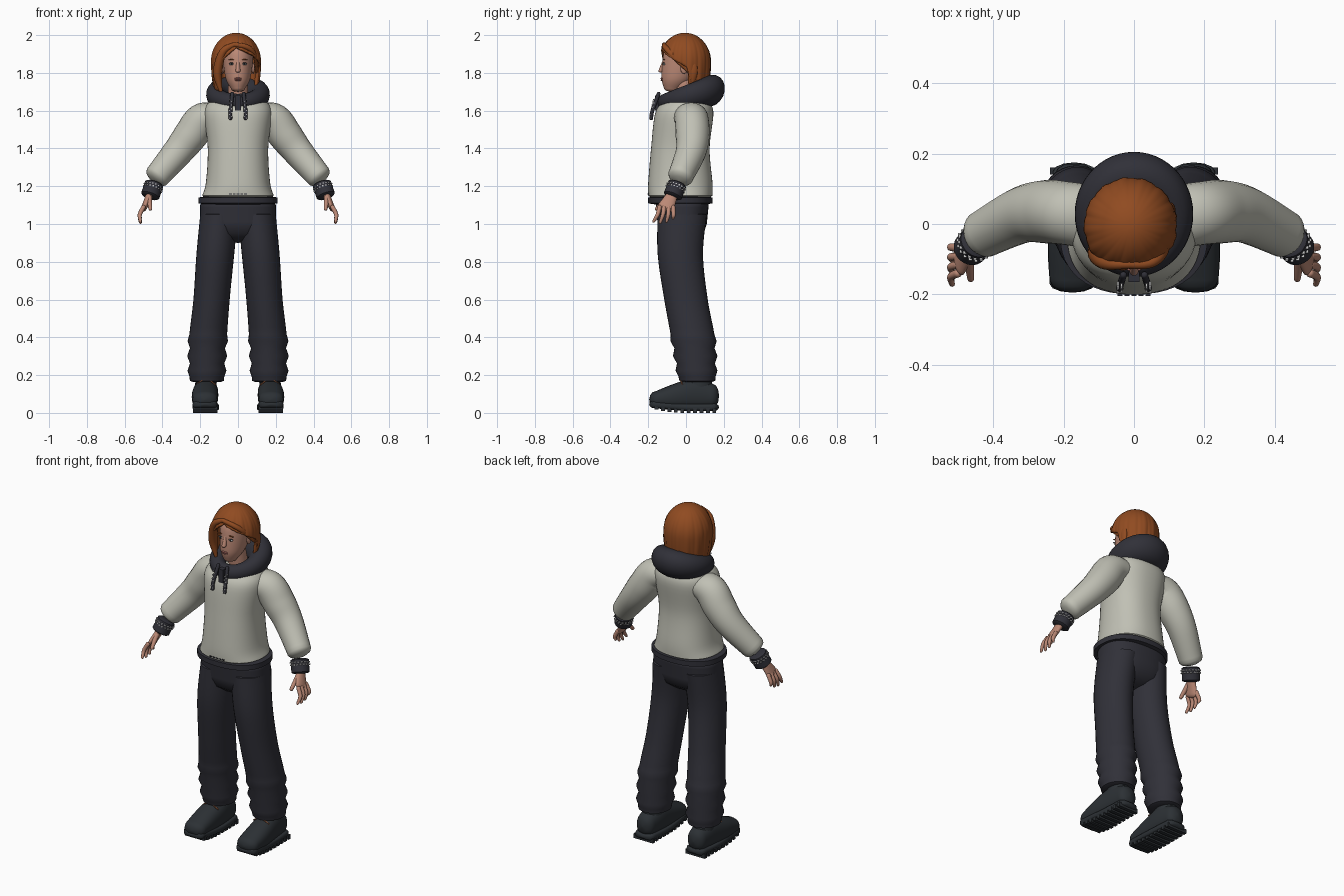
import bpy, bmesh, math
from mathutils import Vector

cube = bpy.data.objects.get("Cube")
if cube:
    bpy.data.objects.remove(cube, do_unlink=True)


def material(name, *rgb):
    made = bpy.data.materials.new(name)
    made.use_nodes = True
    made.diffuse_color = (*rgb, 1)
    for node in made.node_tree.nodes:
        if node.type == 'BSDF_PRINCIPLED':
            node.inputs["Base Color"].default_value = (*rgb, 1)
    return made


cream = material("cream cloth", .53, .53, .46)
navy = material("dark navy cloth", .03, .03, .04)
black = material("shoe black", .025, .03, .035)
copper = material("copper hair", .28, .07, .015)
skin = material("skin", .5, .25, .18)
lip_red = material("lips", .36, .13, .11)
white = material("off white", .6, .6, .6)
brown = material("lace brown", .2, .07, .03)


def finish(name, bm, colour):
    bmesh.ops.recalc_face_normals(bm, faces=bm.faces)
    mesh = bpy.data.meshes.new(name)
    bm.to_mesh(mesh)
    bm.free()
    mesh.materials.append(colour)
    for face in mesh.polygons:
        face.use_smooth = True
    mesh.set_sharp_from_angle(angle=math.radians(50))
    made = bpy.data.objects.new(name, mesh)
    bpy.context.collection.objects.link(made)
    return made


def bridge(bm, first, second):
    for i in range(len(first)):
        bm.faces.new((first[i - 1], first[i], second[i], second[i - 1]))


def spline(points, steps):
    """Smooth curve through (x, y, z, radius, other radius)."""
    rows = []
    last = len(points) - 1
    for i in range(last):
        before, start, end, after = (points[min(max(i + k, 0), last)] for k in (-1, 0, 1, 2))
        for k in range(steps):
            t = k / steps
            rows.append([b + (c - a + t * (2*a - 5*b + 4*c - d + t * (3*(b - c) + d - a))) * t / 2
                         for a, b, c, d in zip(before, start, end, after)])
    return rows + [list(points[last])]


def tube(name, points, colour, axis=None, side=1, sides=24, bulge=.01, power=2, fold=None):
    """Loft of rings along a path with domed ends; a fixed axis keeps rings parallel."""
    points = [(p[0] * side, *p[1:], *p[3:4])[:5] if len(p) == 4 else (p[0] * side, *p[1:]) for p in points]
    path = spline(points, 6)
    stations = []
    for i, (x, y, z, wide, deep) in enumerate(path):
        along = Vector(path[min(i + 1, len(path) - 1)][:3]) - Vector(path[max(i - 1, 0)][:3])
        grow = fold(z) if fold else 0
        stations.append((Vector((x, y, z)), Vector(axis or along).normalized(), wide + grow, deep + grow))
    heading = (stations[-1][0] - stations[0][0]).dot(stations[0][1])
    outward = math.copysign(bulge, heading)

    def dome(station, sign):
        centre, along, wide, deep = station
        turns = [math.radians(a) for a in (30, 60, 89)]
        return [(centre + along * sign * math.sin(a), along, wide * math.cos(a), deep * math.cos(a)) for a in turns]

    stations = dome(stations[0], -outward)[::-1] + stations + dome(stations[-1], outward)
    bm = bmesh.new()
    rings = []
    for centre, along, wide, deep in stations:
        up = Vector((0, 0, 1)) if abs(along.y) > .9 else Vector((0, 1, 0))
        up = (up - along * up.dot(along)).normalized()
        across = up.cross(along)
        ring = []
        for k in range(sides):
            turn = math.tau * k / sides
            c, s = (math.copysign(abs(q) ** (2 / power), q) for q in (math.cos(turn), math.sin(turn)))
            ring.append(bm.verts.new(centre + across * wide * c + up * deep * s))
        rings.append(ring)
    for first, second in zip(rings, rings[1:]):
        bridge(bm, first, second)
    bm.faces.new(rings[0])
    bm.faces.new(rings[-1])
    return finish(name, bm, colour)


def pieces(name, places, size, colour, rounded=False):
    """Equal ellipsoids or boxes at several places, joined in one object."""
    bm = bmesh.new()
    for place in places:
        if rounded:
            made = bmesh.ops.create_uvsphere(bm, u_segments=16, v_segments=10, radius=.5)
        else:
            made = bmesh.ops.create_cube(bm, size=1)
        for vert in made["verts"]:
            vert.co = vert.co * Vector(size) + Vector(place)
    return finish(name, bm, colour)


def both_sides(x, y, z):
    return [(x, y, z), (-x, y, z)]


def ankle_folds(z):
    return .007 * math.cos((z - .3) * 78) if z < .4 else 0


upright, lengthwise = (0, 0, 1), (0, 1, 0)

# Sweater body, ribbed hem and trouser seat
tube("sweater_body", [(0, -.03, 1.15, .19, .17), (0, -.03, 1.22, .17, .17), (0, -.03, 1.4, .16, .155),
     (0, -.01, 1.58, .18, .155), (0, 0, 1.64, .16, .13)], cream, upright, sides=48, bulge=.03, power=2.3)
tube("sweater_hem", [(0, -.03, 1.11, .21, .17), (0, -.03, 1.14, .21, .17)], navy, upright, sides=48, power=2.3)
tube("trouser_seat", [(0, -.02, 1.1, .2, .14), (0, -.02, 1, .2, .13)], navy, upright, sides=40, bulge=.1, power=2.4)
pieces("hem_stitching", [(k * .02, -.2, 1.16) for k in range(-2, 3)], (.014, .008, .005), navy)

# Hood draped round the neck, deeper and higher at the back
bm = bmesh.new()
rings = []
for i in range(56):
    around = math.tau * i / 56
    ca, sa = math.cos(around), math.sin(around)
    back = (1 + sa) / 2
    ring = []
    for k in range(18):
        turn = math.tau * k / 18
        lift = math.sin(turn)
        reach = .11 + (.04 + .035 * back) * math.cos(turn) + .012 * back * lift
        height = 1.645 + .06 * back + (.045 + .04 * back) * lift
        ring.append(bm.verts.new((reach * ca, .01 + (reach + .01) * sa, height)))
    rings.append(ring)
for i in range(len(rings)):
    bridge(bm, rings[i - 1], rings[i])
finish("hood", bm, navy)
pieces("neck_placket", [(0, -.15, 1.64)], (.03, .03, .08), navy)

for side, label in ((1, "left"), (-1, "right")):
    # Sleeve, cuff and two rows of light flecks
    tube(label + "_sleeve", [(.12, .02, 1.57, .07, .09), (.19, .03, 1.55, .09), (.25, .035, 1.47, .09),
         (.32, .025, 1.38, .08), (.43, -.03, 1.25, .067)], cream, side=side, bulge=.03)
    cuff_top, cuff_end = Vector((.444, -.047, 1.21)), Vector((.465, -.07, 1.15))
    tube(label + "_cuff", [(*cuff_top, .05), (*cuff_end, .05)], navy, side=side)
    across = (cuff_end - cuff_top).orthogonal().normalized()
    beside = across.cross(cuff_end - cuff_top).normalized()
    flecks = []
    for row in (.2, .4):
        for k in range(18):
            turn = math.tau * (k / 18 + row)
            spot = cuff_top.lerp(cuff_end, row) + (across * math.cos(turn) + beside * math.sin(turn)) * .05
            flecks.append((spot.x * side, spot.y, spot.z))
    pieces(label + "_cuff_flecks", flecks, (.009, .009, .006), white)

    # Hand with four fingers and a thumb
    tube(label + "_palm", [(.465, -.07, 1.16, .02, .028), (.495, -.105, 1.09, .016, .044)], skin, side=side, bulge=.02)
    for i, finger in enumerate(("index", "middle", "ring", "little")):
        shorter = .006 * (i - 1) ** 2
        tube(f"{label}_{finger}_finger", [(.5, -.14 + .024 * i, 1.09, .012), (.52, -.15 + .028 * i, 1.05, .011),
             (.517, -.17 + .034 * i, 1.01 + shorter, .008)], skin, side=side, sides=12)
    tube(label + "_thumb", [(.47, -.1, 1.14, .015), (.464, -.155, 1.08, .01)], skin, side=side, sides=12)

    # Trouser leg with gathered folds near the ankle
    tube(label + "_trouser_leg", [(.1, -.02, 1.05, .1, .13), (.12, -.03, .84, .1, .12), (.14, 0, .6, .096, .115),
         (.16, .04, .38, .1, .115), (.165, .06, .17, .095, .1)], navy, upright, side, sides=32, fold=ankle_folds)

    # Shoe upper, collar, sole, tread and lace
    tube(label + "_shoe_upper", [(.17, .14, .09, .055, .065), (.17, .05, .1, .065, .085), (.175, -.06, .085, .07),
         (.175, -.16, .07, .065, .045)], black, lengthwise, side, bulge=.035, power=2.3)
    tube(label + "_shoe_collar", [(.17, .065, .1, .06, .08), (.17, .065, .18, .055, .07)], black, upright, side)
    tube(label + "_shoe_sole", [(.17, .15, .03, .06, .02), (.17, 0, .03, .07, .02), (.175, -.17, .045, .065, .02)],
         black, lengthwise, side, bulge=.025, power=4)
    treads = [(side * .173, .15 - .034 * k, .013 + max(0, k - 5) ** 2 / 900) for k in range(10)]
    pieces(label + "_shoe_tread", treads, (.13, .02, .026), black)
    tube(label + "_lace", [(.12, -.02, .15, .004), (.17, -.03, .18, .004), (.22, -.02, .15, .004)],
         brown, side=side, sides=8, bulge=.004)

    # Drawstring with light flecks
    tube(label + "_drawstring", [(.03, -.145, 1.69, .01), (.04, -.178, 1.6, .01), (.04, -.184, 1.56, .01)],
         navy, side=side, sides=12)
    flecks = [(side * (.04 + .005 * (-1) ** k), -.17 - .002 * k, 1.66 - .01 * k) for k in range(11)]
    pieces(label + "_drawstring_flecks", flecks, (.006, .012, .006), white)

# Head, neck and face
tube("neck", [(0, .01, 1.6, .06), (0, -.015, 1.76, .05)], skin, upright)
tube("head", [(0, -.07, 1.715, .036, .045), (0, -.045, 1.77, .065, .084), (0, -.012, 1.87, .08, .112),
     (0, -.005, 1.92, .077, .107), (0, 0, 1.95, .06, .085)], skin, upright, sides=36, bulge=.015)
tube("nose", [(0, -.118, 1.86, .008), (0, -.134, 1.81, .013)], skin, upright, sides=16, bulge=.008)
pieces("ears", both_sides(.08, -.01, 1.825), (.018, .04, .06), skin, True)
pieces("lips", [(0, -.128, 1.77), (0, -.126, 1.762)], (.04, .016, .01), lip_red, True)
pieces("eyes", both_sides(.034, -.116, 1.846), (.027, .012, .011), white, True)
pieces("irises", both_sides(.034, -.12, 1.846), (.01, .008, .01), black, True)
pieces("eyelashes", both_sides(.034, -.118, 1.852), (.03, .012, .004), black, True)
pieces("eyebrows", both_sides(.035, -.117, 1.87), (.034, .01, .005), copper, True)

# Hair shell: hem height follows the angle from the face, positive is the left side
hem_line = [(-180, 1.7), (-50, 1.7), (-35, 1.87), (0, 1.93), (45, 1.89), (95, 1.83), (108, 1.7), (180, 1.7)]


def hem_height(angle):
    for (start, low), (end, high) in zip(hem_line, hem_line[1:]):
        if angle <= end:
            return low + (high - low) * (angle - start) / (end - start)


bm = bmesh.new()
rings = []
for k in range(1, 23):
    t = k / 22
    ring = []
    for angle in range(-180, 180, 3):
        turn = math.radians(angle)
        z = 2 - (2 - hem_height(angle)) * t * t
        rise = (z - 1.86) / .14
        reach = math.sqrt(1 - rise ** 2) if rise > 0 else 1 - rise ** 2 / 9
        reach *= 1 + t * (.018 * math.sin(13 * turn + 4 * t) + .012 * math.sin(29 * turn))
        ring.append(bm.verts.new((-.01 + .12 * reach * math.sin(turn), -.005 - .125 * reach * math.cos(turn), z)))
    rings.append(ring)
for first, second in zip(rings, rings[1:]):
    bridge(bm, first, second)
bm.faces.new(rings[0])
hair = finish("hair", bm, copper)
shell = hair.modifiers.new("thickness", 'SOLIDIFY')
shell.thickness = .012
shell.offset = -1

# Loose locks: swept fringe and face-framing strands
tube("hair_lock_right", [(-.02, -.115, 1.95, .012), (-.08, -.11, 1.91, .02), (-.108, -.08, 1.8, .024, .03),
     (-.09, -.08, 1.7, .008)], copper, sides=16)
tube("hair_lock_left", [(-.02, -.115, 1.95, .012), (.05, -.11, 1.935, .014), (.09, -.06, 1.89, .012, .02),
     (.1, .04, 1.8, .008, .02)], copper, sides=16)
tube("hair_lock_back", [(.1, .03, 1.87, .01, .02), (.104, .035, 1.8, .014, .026), (.09, .02, 1.7, .006)],
     copper, sides=16)
